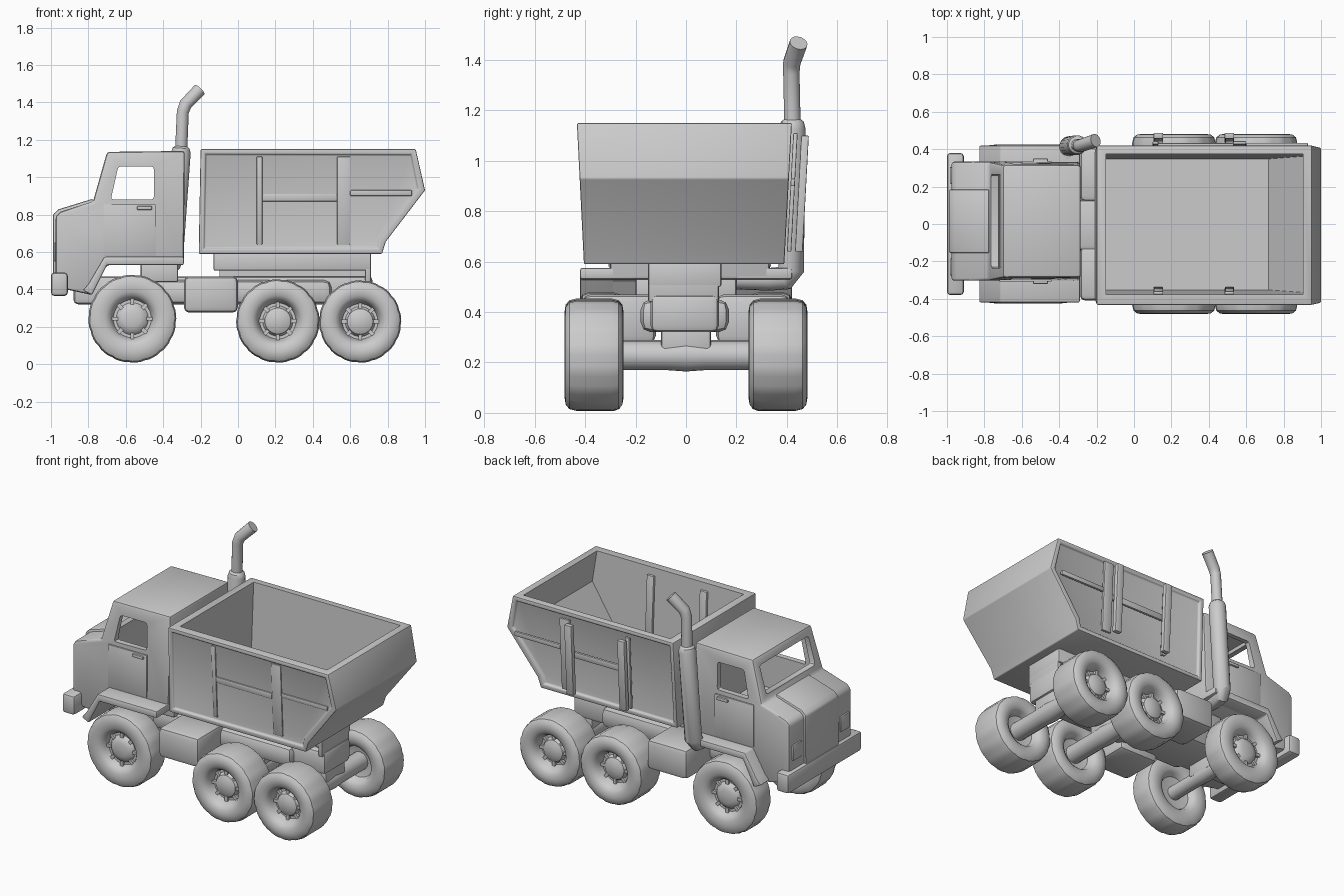
import bpy, bmesh, math
from mathutils import Matrix

if "Cube" in bpy.data.objects:
    bpy.data.objects.remove(bpy.data.objects["Cube"])


def apply(ob, mod):
    bpy.context.view_layer.objects.active = ob
    bpy.ops.object.modifier_apply(modifier=mod.name)


def finish(name, bm, bevel=0.0, segs=2):
    bmesh.ops.recalc_face_normals(bm, faces=bm.faces[:])
    me = bpy.data.meshes.new(name)
    bm.to_mesh(me)
    bm.free()
    ob = bpy.data.objects.new(name, me)
    bpy.context.collection.objects.link(ob)
    if bevel:
        m = ob.modifiers.new("bevel", 'BEVEL')
        m.width, m.segments, m.limit_method = bevel, segs, 'ANGLE'
        apply(ob, m)
    return ob


def cut(ob, *cutters):
    for c in cutters:
        m = ob.modifiers.new("cut", 'BOOLEAN')
        m.operation, m.solver, m.object = 'DIFFERENCE', 'EXACT', c
        apply(ob, m)
        bpy.data.objects.remove(c)


def prism(name, pts, y0, y1, bevel=0.0, panel=None):
    """Extrude an xz profile along y; y0 and y1 may be functions of z."""
    f = lambda y, z: y(z) if callable(y) else y
    bm = bmesh.new()
    a = [bm.verts.new((x, f(y0, z), z)) for x, z in pts]
    b = [bm.verts.new((x, f(y1, z), z)) for x, z in pts]
    sides = [bm.faces.new(a), bm.faces.new(b[::-1])]
    n = len(pts)
    for i in range(n):
        j = (i + 1) % n
        bm.faces.new((a[j], a[i], b[i], b[j]))
    bmesh.ops.recalc_face_normals(bm, faces=bm.faces[:])
    if panel:
        bmesh.ops.inset_individual(bm, faces=sides, thickness=panel[0], depth=0)
        bmesh.ops.inset_individual(bm, faces=sides, thickness=0.008, depth=-panel[1])
    return finish(name, bm, bevel)


def box(name, x0, x1, y0, y1, z0, z1, bevel=0.0):
    return prism(name, [(x0, z0), (x1, z0), (x1, z1), (x0, z1)], y0, y1, bevel)


def tube(name, pts):
    """Round pipe through (x, y, z, radius) points."""
    cu = bpy.data.curves.new(name, 'CURVE')
    cu.dimensions, cu.bevel_depth, cu.bevel_resolution, cu.use_fill_caps = '3D', 1.0, 6, True
    sp = cu.splines.new('POLY')
    sp.points.add(len(pts) - 1)
    for p, (x, y, z, r) in zip(sp.points, pts):
        p.co, p.radius = (x, y, z, 1), r
    ob = bpy.data.objects.new(name, cu)
    bpy.context.collection.objects.link(ob)
    bpy.ops.object.select_all(action='DESELECT')
    ob.select_set(True)
    bpy.context.view_layer.objects.active = ob
    bpy.ops.object.convert(target='MESH')


TIRE = [(0, .085), (.04, .082), (.068, .068), (.08, .045), (.095, .045), (.103, .075), (.115, .1),
        (.135, .115), (.165, .12), (.195, .115), (.213, .1), (.22, .07), (.22, -.07), (.213, -.1),
        (.195, -.115), (.165, -.12), (.135, -.115), (.115, -.1), (.1, -.06), (.06, -.05), (0, -.05)]


def wheel(name, x, y, z, radius, width, s):
    k, w, n = radius / 0.22, width / 0.24, 64
    bm = bmesh.new()
    rings = []
    for r, o in TIRE:
        ring = []
        for i in range(n if r else 1):
            a = 2 * math.pi * i / n
            q = r * k - (0.003 if r > 0.2 and i % 4 > 2 else 0)   # shallow tread notches
            ring.append(bm.verts.new((x + q * math.cos(a), y + s * o * w, z + q * math.sin(a))))
        rings.append(ring)
    for a, b in zip(rings, rings[1:]):
        for i in range(n):
            j = (i + 1) % n
            vs = [a[i % len(a)], a[j % len(a)], b[j % len(b)], b[i % len(b)]]
            bm.faces.new(list(dict.fromkeys(vs)))
    # stubby rim spokes around the hub
    for i in range(8):
        m = (Matrix.Translation((x, y + s * 0.05 * w, z)) @ Matrix.Rotation(math.pi * i / 4, 4, 'Y')
             @ Matrix.Translation((0.088 * k, 0, 0)) @ Matrix.Diagonal((0.035, 0.025, 0.02, 1)))
        bmesh.ops.create_cube(bm, size=1, matrix=m)
    finish(name, bm)


# ---- dump bed: tapered hopper with recessed side panels
def left(z, d=0.0):
    return -0.405 - 0.028 * (z - 0.59) / 0.56 - d


def right(z, d=0.0):
    return 0.39 + 0.03 * (z - 0.59) / 0.56 + d


bed = prism("dump_bed", [(-.21, .59), (.77, .59), (.79, .655), (1.0, .93), (.95, 1.15), (-.2, 1.15)],
            left, right, 0.006, panel=(0.035, 0.015))
cut(bed, prism("bed_cavity", [(-.15, .645), (.72, .645), (.93, .95), (.89, 1.25), (-.15, 1.25)],
               lambda z: left(z, -0.055), lambda z: right(z, -0.045)))
for nm, f, s in (("left", left, 1), ("right", right, -1)):
    inner, outer = (lambda z: f(z, -s * 0.025)), (lambda z: f(z, -s * 0.008))
    for i, (x0, x1, z0, z1) in enumerate([(.1, .13, .64, 1.11), (.53, .6, .64, 1.11),
                                          (.13, .53, .87, .91), (.6, .93, .9, .93)]):
        prism(f"bed_rib_{nm}_{i}", [(x0, z0), (x1, z0), (x1, z1), (x0, z1)], inner, outer, 0.004)
    # inner braces
    for i, x in enumerate((.13, .51)):
        prism(f"bed_inner_brace_{nm}_{i}", [(x - .025, .64), (x + .025, .64), (x + .025, 1.1), (x - .025, 1.1)],
              lambda z: f(z, -s * 0.04), lambda z: f(z, -s * 0.07), 0.004)

# ---- cab: hollow shell with windows
C = 0.015
cab_hw = lambda z: 0.318 - max(0, z - 0.85) * 0.06
cab = prism("cab", [(-.975, .44), (-.92, .4), (-.78, .37), (-.7, .53), (-.29, .53), (-.285, 1.14), (-.7, 1.135),
                    (-.775, .87), (-.95, .815), (-.975, .79)],
            lambda z: C - cab_hw(z), lambda z: C + cab_hw(z), 0.014)
cut(cab,
    prism("cab_cavity", [(-.72, .66), (-.32, .66), (-.32, 1.105), (-.675, 1.105), (-.735, .87)], C - .275, C + .275),
    prism("side_window_cut", [(-.68, .88), (-.45, .88), (-.45, 1.058), (-.64, 1.058)], -.6, .6, 0.015),
    box("windshield_cut", -.9, -.5, C - .25, C + .25, .91, 1.085, 0.015))
prism("grille_and_hood_panel", [(-.99, .45), (-.9, .45), (-.76, .84), (-.775, .885), (-.96, .828), (-.99, .8)],
      C - .17, C + .17, 0.01)
box("front_bumper", -1.0, -.91, -.38, .38, .365, .49, 0.018)

# ---- fenders, doors and lamps on both sides
for s, nm in ((-1, "near"), (1, "far")):
    ys = sorted((s * .2, s * .42))
    prism(f"fender_{nm}", [(-.83, .395), (-.78, .37), (-.7, .53), (-.29, .53), (-.29, .575), (-.715, .575), (-.8, .43)],
          *ys, 0.008)
    side = C + s * .31
    box(f"door_panel_{nm}", -.72, -.44, *sorted((side, side + s * .013)), .58, .855, 0.005)
    box(f"door_handle_{nm}", -.54, -.46, *sorted((side, side + s * .025)), .825, .845, 0.005)
    box(f"headlamp_{nm}", -.985, -.96, *sorted((C + s * .2, C + s * .29)), .55, .65, 0.006)
    box(f"side_tank_{nm}", -.29, 0, *sorted((s * .12, s * .41)), .275, .47, 0.03)

# ---- chassis and subframe
box("chassis_beam", -.88, .72, -.14, .13, .32, .47, 0.025)
box("chassis_wide_section", -.5, .5, -.18, .17, .32, .45, 0.04)
box("cab_mount", -.52, -.32, -.2, .2, .44, .54, 0.01)
box("bed_subframe", -.13, .71, -.15, .14, .5, .6, 0.008)
box("rear_bed_support", .68, .71, -.15, .13, .44, .6, 0.008)
box("middle_bed_support", -.1, .68, -.1, .1, .44, .55)

# ---- axles and wheels
for i, (x, y, r, w) in enumerate([(-.565, .337, .235, .175), (.213, .365, .223, .235), (.653, .365, .22, .235)]):
    z = r + 0.008
    t = 0.045 if i == 0 else 0.058
    tube(f"axle_{i}", [(x, -y, z, t), (x, -.08, z, t), (x, 0, z, t * 1.1), (x, .08, z, t), (x, y, z, t)])
    box(f"axle_mount_{i}", x - .05, x + .05, -.1, .1, z, .36, 0.015)
    for s, nm in ((-1, "near"), (1, "far")):
        wheel(f"wheel_{i}_{nm}", x, s * y, z, r, w, s)

# ---- exhaust stack
tube("exhaust_stack", [(-.36, .2, .53, .04), (-.36, .33, .53, .045), (-.355, .39, .535, .05), (-.345, .418, .575, .053),
                       (-.305, .422, 1.13, .053), (-.304, .422, 1.155, .046), (-.303, .422, 1.165, .033),
                       (-.295, .418, 1.35, .033), (-.28, .42, 1.39, .035), (-.205, .447, 1.468, .036)])

# smooth shading with sharp edges kept
bpy.ops.object.select_all(action='SELECT')
bpy.ops.object.shade_smooth_by_angle(angle=math.radians(35))
